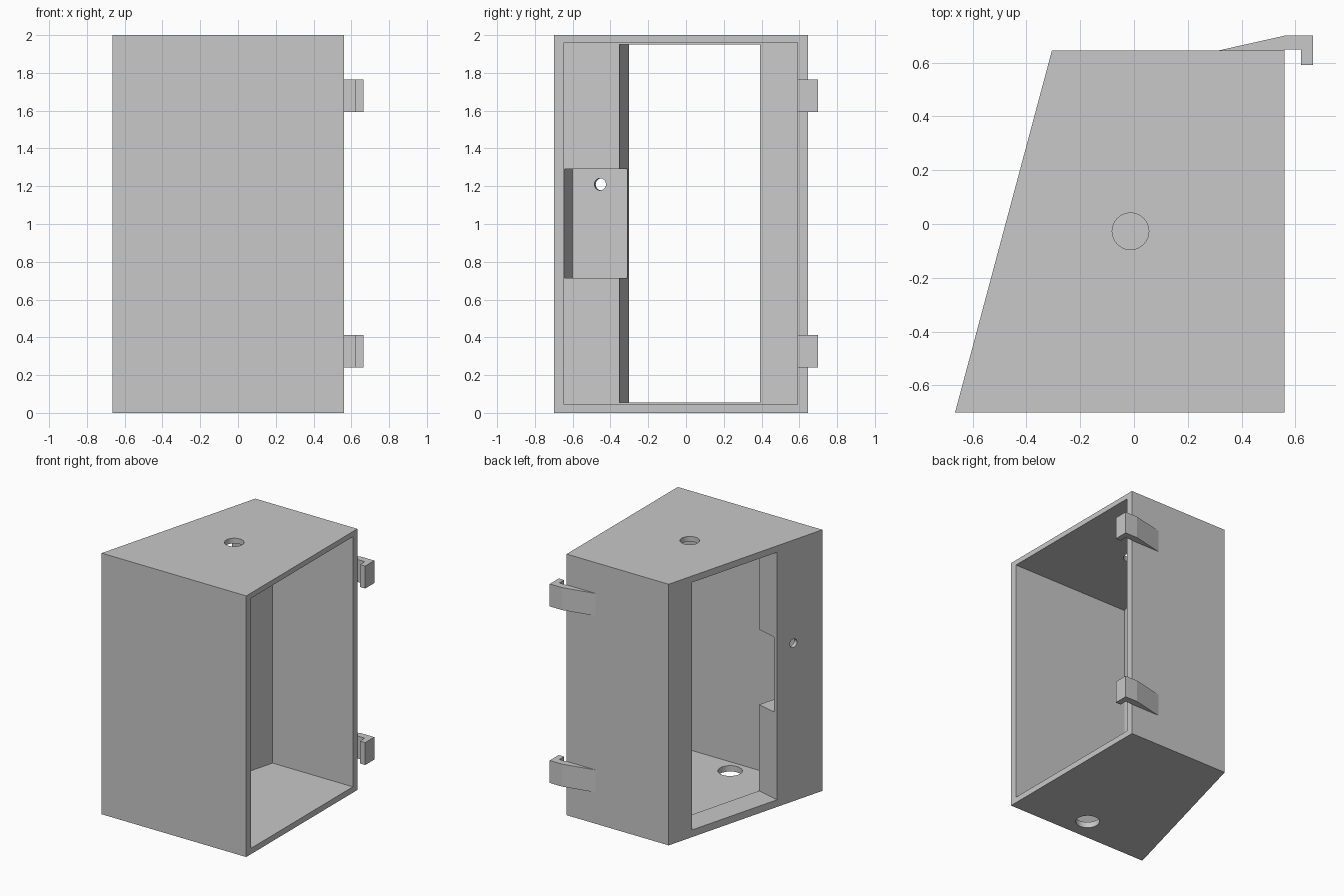
import bpy, bmesh
from mathutils import Vector, Matrix

cube = bpy.data.objects.get("Cube")
if cube:
    bpy.data.objects.remove(cube, do_unlink=True)

grey = bpy.data.materials.new("plain grey")
grey.use_nodes = True
colour = (0.58, 0.58, 0.58, 1)
grey.diffuse_color = colour
grey.node_tree.nodes["Principled BSDF"].inputs["Base Color"].default_value = colour


def make_object(name, bm):
    bmesh.ops.recalc_face_normals(bm, faces=bm.faces)
    mesh = bpy.data.meshes.new(name)
    bm.to_mesh(mesh)
    bm.free()
    mesh.materials.append(grey)
    obj = bpy.data.objects.new(name, mesh)
    bpy.context.collection.objects.link(obj)
    return obj


def prism(name, outline, z0, z1):
    """Extrude an outline in plan from z0 up to z1."""
    bm = bmesh.new()
    base = bm.faces.new([bm.verts.new((p[0], p[1], z0)) for p in outline])
    top = bmesh.ops.extrude_face_region(bm, geom=[base])["geom"]
    bmesh.ops.translate(bm, vec=(0, 0, z1 - z0),
                        verts=[v for v in top if isinstance(v, bmesh.types.BMVert)])
    return make_object(name, bm)


def cylinder(name, centre, axis, radius, length):
    bm = bmesh.new()
    turn = Vector((0, 0, 1)).rotation_difference(Vector(axis)).to_matrix().to_4x4()
    bmesh.ops.create_cone(bm, cap_ends=True, segments=48, radius1=radius, radius2=radius,
                          depth=length, matrix=Matrix.Translation(centre) @ turn)
    return make_object(name, bm)


def cut(target, cutter):
    """Subtract the cutter from the target and discard it."""
    mod = target.modifiers.new("cut", "BOOLEAN")
    mod.operation = "DIFFERENCE"
    mod.solver = "EXACT"
    mod.object = cutter
    cutter.hide_render = True
    graph = bpy.context.evaluated_depsgraph_get()
    mesh = bpy.data.meshes.new_from_object(target.evaluated_get(graph))
    target.modifiers.clear()
    target.data = mesh
    bpy.data.objects.remove(cutter, do_unlink=True)


# Outer body: slanted wall on one side
front, back, side = -0.70, 0.645, 0.56
low = Vector((-0.665, front, 0))
high = Vector((-0.305, back, 0))
along = (high - low).normalized()
inward = Vector((along.y, -along.x, 0))
wall = 0.193


def wall_point(y, depth):
    """Point behind the slanted outer face, measured square to it."""
    return low + (high - low) * ((y - front) / (back - front)) + inward * depth


def inner_x(y):
    return wall_point(y, 0).x + wall / inward.x


def wall_block(name, y0, y1, d0, d1, z0, z1):
    return prism(name, [wall_point(y0, d0), wall_point(y1, d0),
                        wall_point(y1, d1), wall_point(y0, d1)], z0, z1)


body = prism("housing", [low, (side, front), (side, back), high], 0, 2)

# Cavity, open on the straight side
y0, y1 = -0.645, 0.59
cut(body, prism("cavity_cutter",
                [(inner_x(y0), y0), (0.8, y0), (0.8, y1), (inner_x(y1), y1)], 0.045, 1.96))

# Tall window, recess beside it and small screw hole in the slanted wall
cut(body, wall_block("window_cutter", -0.303, 0.442, -0.1, 0.25, 0.055, 1.95))
cut(body, wall_block("recess_cutter", -0.593, -0.2, 0.03, 0.2, 0.715, 1.29))
hole = wall_point(-0.447, 0)
hole.z = 1.21
cut(body, cylinder("screw_hole_cutter", hole, inward, 0.032, 0.2))

# Round openings in the top and the floor
cut(body, cylinder("top_hole_cutter", (-0.013, -0.027, 2), (0, 0, 1), 0.068, 0.3))
cut(body, cylinder("floor_hole_cutter", (-0.007, -0.524, 0), (0, 0, 1), 0.085, 0.3))

# Two hooked clips on the back edge
clip = [(0.315, back), (side, back), (side, 0.648), (0.62, 0.648),
        (0.62, 0.59), (0.665, 0.59), (0.665, 0.70), (side, 0.70)]
for name, z in (("lower_clip", 0.24), ("upper_clip", 1.592)):
    prism(name, clip, z, z + 0.172)
